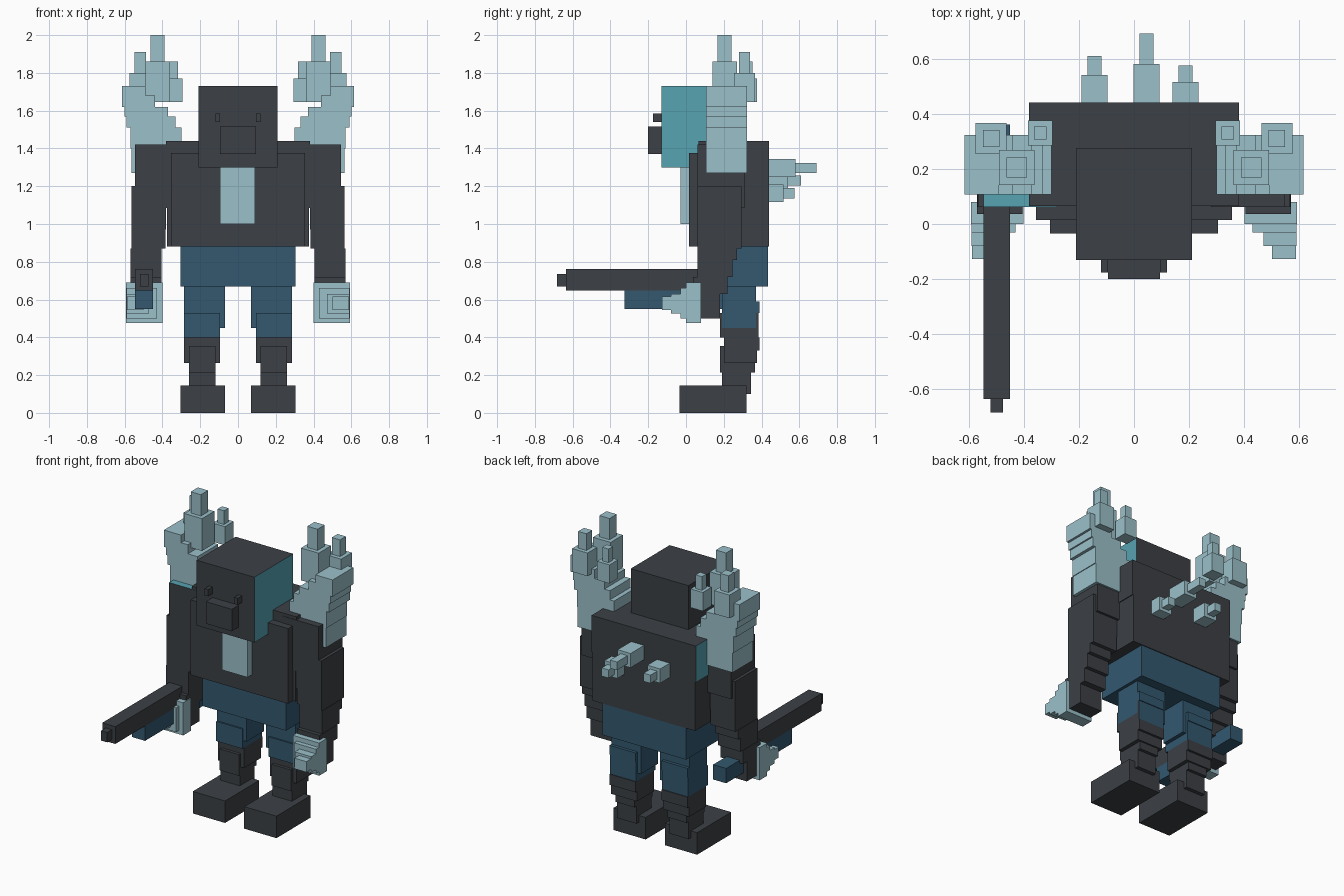
import bpy
import bmesh

old = bpy.data.objects.get("Cube")
if old:
    bpy.data.objects.remove(old, do_unlink=True)


def make_material(name, rgb):
    m = bpy.data.materials.new(name)
    m.use_nodes = True
    m.diffuse_color = (*rgb, 1)
    m.node_tree.nodes["Principled BSDF"].inputs["Base Color"].default_value = (*rgb, 1)
    return m


DARK = make_material("charcoal", (0.045, 0.051, 0.06))
PALE = make_material("pale_ice", (0.33, 0.53, 0.59))
BLUE = make_material("denim_blue", (0.033, 0.098, 0.159))
TEAL = make_material("teal", (0.095, 0.366, 0.44))


def build(name, boxes, mat, side=1, accent=None, direction=None):
    """Join boxes (x range, y range, z range); side=-1 mirrors in x.
    Faces pointing along direction take the accent colour."""
    bm = bmesh.new()
    for x, y, z in boxes:
        x = sorted(side * v for v in x)
        verts = bmesh.ops.create_cube(bm, size=1)["verts"]
        for v in verts:
            v.co = [r[0] if c < 0 else r[1] for c, r in zip(v.co, (x, y, z))]
    bm.normal_update()
    mesh = bpy.data.meshes.new(name)
    mesh.materials.append(mat)
    if accent:
        mesh.materials.append(accent)
        for f in bm.faces:
            axis, sign = direction
            f.material_index = int(f.normal[axis] * sign > 0.9)
    bm.to_mesh(mesh)
    bm.free()
    obj = bpy.data.objects.new(name, mesh)
    bpy.context.collection.objects.link(obj)
    return obj


# Head
build("head", [((-.21, .21), (-.13, .275), (1.3, 1.73))], DARK, 1, TEAL, (0, 1))
build("snout", [((-.095, .095), (-.2, -.13), (1.37, 1.515))], DARK)

# Torso
build("chest_front", [((-.355, .355), (.015, .1), (.88, 1.375))], DARK)
build("back_lower", [((-.375, .375), (.065, .44), (.88, 1.2))], DARK)
build("back_upper", [((-.38, .38), (.065, .44), (1.2, 1.44))], DARK, 1, TEAL, (0, -1))
build("chest_plate", [((-.095, .09), (-.03, .02), (1.0, 1.32))], PALE)
build("hips", [((-.305, .305), (.065, .435), (.67, .88))], BLUE)

# Crystal spikes on the back: x, z, base end, tip end
for i, (x, z, base, tip) in enumerate([(-.143, 1.23, .54, .61),
                                       (.045, 1.297, .58, .69),
                                       (.187, 1.163, .515, .575)]):
    build(f"back_spike_{i + 1}",
          [((x - .047, x + .047), (.43, base), (z - .047, z + .047)),
           ((x - .025, x + .025), (base, tip), (z - .027, z + .027))], PALE)

for s, label in ((1, "left"), (-1, "right")):
    build(label + "_eye", [((.095, .12), (-.175, -.13), (1.54, 1.585))], DARK, s)

    # Leg, from thigh to foot
    build(label + "_thigh", [((.07, .285), (.19, .37), (.45, .67)),
                             ((.095, .285), (.2, .39), (.53, .59))], BLUE, s)
    build(label + "_knee", [((.095, .285), (.18, .385), (.4, .53))], BLUE, s,
          DARK if s > 0 else None, (0, 1))
    build(label + "_shin", [((.095, .285), (.2, .39), (.33, .4)),
                            ((.095, .285), (.2, .375), (.265, .33)),
                            ((.12, .26), (.18, .365), (.215, .355)),
                            ((.12, .26), (.19, .345), (.1, .215))], DARK, s)
    build(label + "_foot", [((.07, .305), (-.035, .32), (0, .145))], DARK, s)

    # Arm, stepping forward as it drops
    build(label + "_shoulder", [((.28, .545), (.062, .31), (1.085, 1.42))], DARK, s,
          TEAL if s < 0 else None, (2, 1))
    build(label + "_arm", [((.38, .565), (.062, .295), (.97, 1.2)),
                           ((.385, .565), (.062, .295), (.87, .97)),
                           ((.405, .568), (.062, .27), (.81, .87)),
                           ((.405, .568), (.062, .245), (.72, .81)),
                           ((.405, .57), (.037, .22), (.63, .72)),
                           ((.405, .57), (.037, .18), (.5, .63))], DARK, s)
    build(label + "_hand_crystal", [((.4, .592), (0, .08), (.475, .69)),
                                    ((.43, .59), (-.03, 0), (.5, .66)),
                                    ((.47, .59), (-.08, -.03), (.525, .63)),
                                    ((.5, .587), (-.127, -.08), (.545, .615))], PALE, s)

    # Curved shoulder crystal: inner x, outer x, bottom, top
    layers = [(.29, .565, 1.27, 1.4), (.3, .57, 1.4, 1.51), (.33, .59, 1.51, 1.57),
              (.37, .6, 1.57, 1.62), (.44, .615, 1.62, 1.68), (.49, .615, 1.68, 1.73)]
    build(label + "_shoulder_crystal",
          [((a, b), (.107, .322), (lo, hi)) for a, b, lo, hi in layers], PALE, s)

    # Crystal tips: centre x, y, half widths of base and tip, top of base and tip
    tips = [(.425, .205, .064, .037, 1.86, 2.0),
            (.518, .31, .056, .03, 1.8, 1.91),
            (.34, .33, .045, .023, 1.77, 1.86)]
    for i, (x, y, w, t, mid, top) in enumerate(tips):
        build(f"{label}_crystal_tip_{i + 1}",
              [((x - w, x + w), (y - w, y + w), (1.647, mid)),
               ((x - t, x + t), (y - t, y + t), (mid, top))], PALE, s)

# Long weapon held in the right hand
build("weapon_barrel", [((-.545, -.45), (-.635, .1), (.648, .762)),
                        ((-.52, -.475), (-.683, -.635), (.67, .735))], DARK)
build("weapon_stock", [((-.545, -.45), (-.325, .36), (.55, .648))], BLUE)
